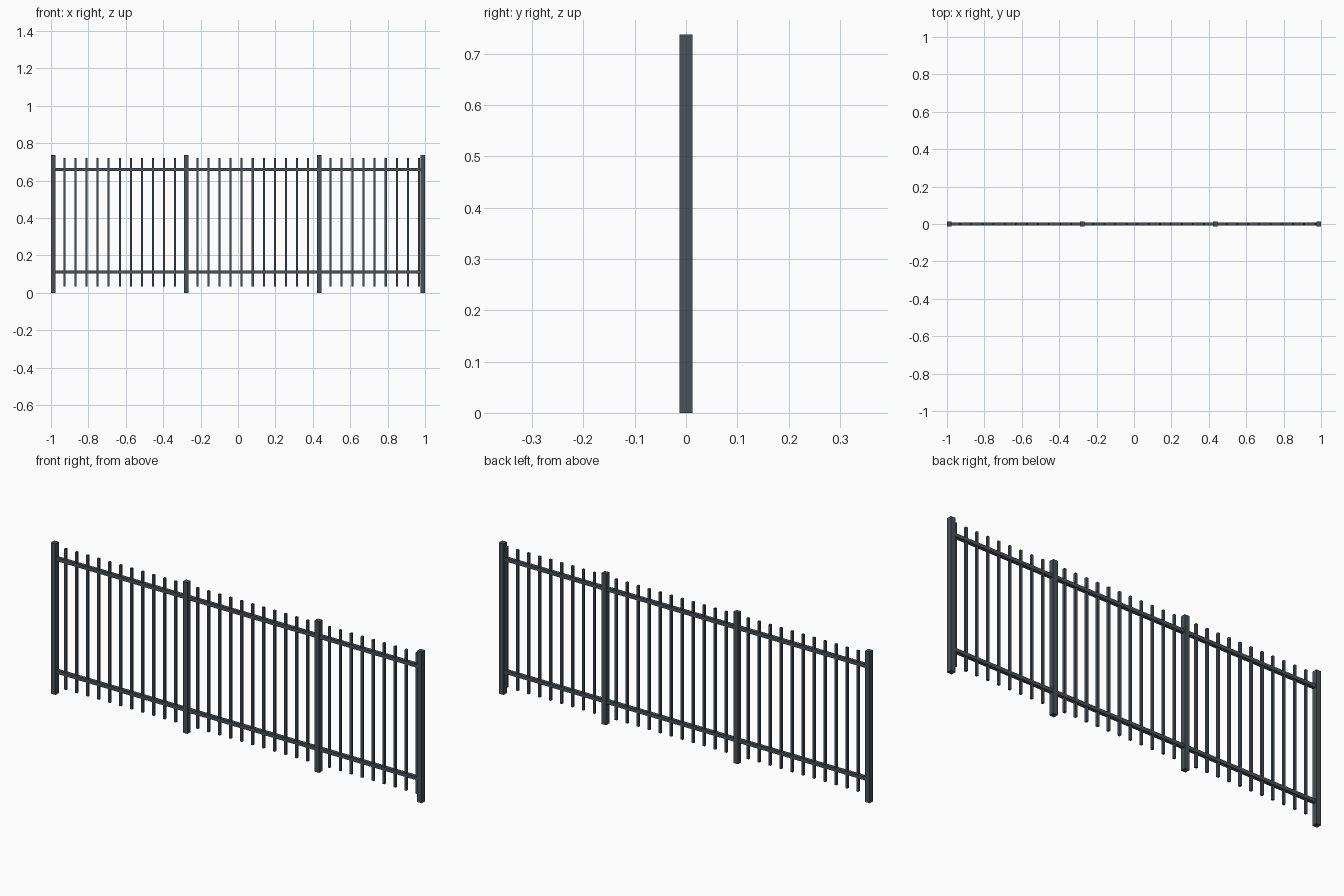
import bpy

if "Cube" in bpy.data.objects:
    bpy.data.objects.remove(bpy.data.objects["Cube"])

mat = bpy.data.materials.new("dark_steel")
mat.diffuse_color = (0.065, 0.08, 0.095, 1)
mat.use_nodes = True
mat.node_tree.nodes["Principled BSDF"].inputs["Base Color"].default_value = mat.diffuse_color


def box(name, x0, x1, depth, z0, z1):
    """Box spanning x0..x1 and z0..z1, centred on y = 0."""
    bpy.ops.mesh.primitive_cube_add(size=1, location=((x0 + x1) / 2, 0, (z0 + z1) / 2))
    ob = bpy.context.object
    ob.name = name
    ob.scale = (x1 - x0, depth, z1 - z0)
    bpy.ops.object.transform_apply(location=False, rotation=False, scale=True)
    ob.data.materials.append(mat)
    return ob


POST = 0.025
PICKET = 0.011
RAIL = 0.017
END = 1 - POST / 2
BAY = 0.711
STEP = BAY / 12

# Posts: full bays from the left, closed by an end post
for x in (-END, -END + BAY, -END + 2 * BAY, END):
    box("post", x - POST / 2, x + POST / 2, POST, 0, 0.737)

# Horizontal rails
for name, z in (("bottom_rail", 0.111), ("top_rail", 0.660)):
    box(name, -END, END, RAIL, z - RAIL / 2, z + RAIL / 2)

# Pickets between the posts, continuing into the shorter last bay
for i in range(1, 34):
    if i % 12:
        x = -END + i * STEP
        box("picket", x - PICKET / 2, x + PICKET / 2, PICKET, 0.035, 0.722)
